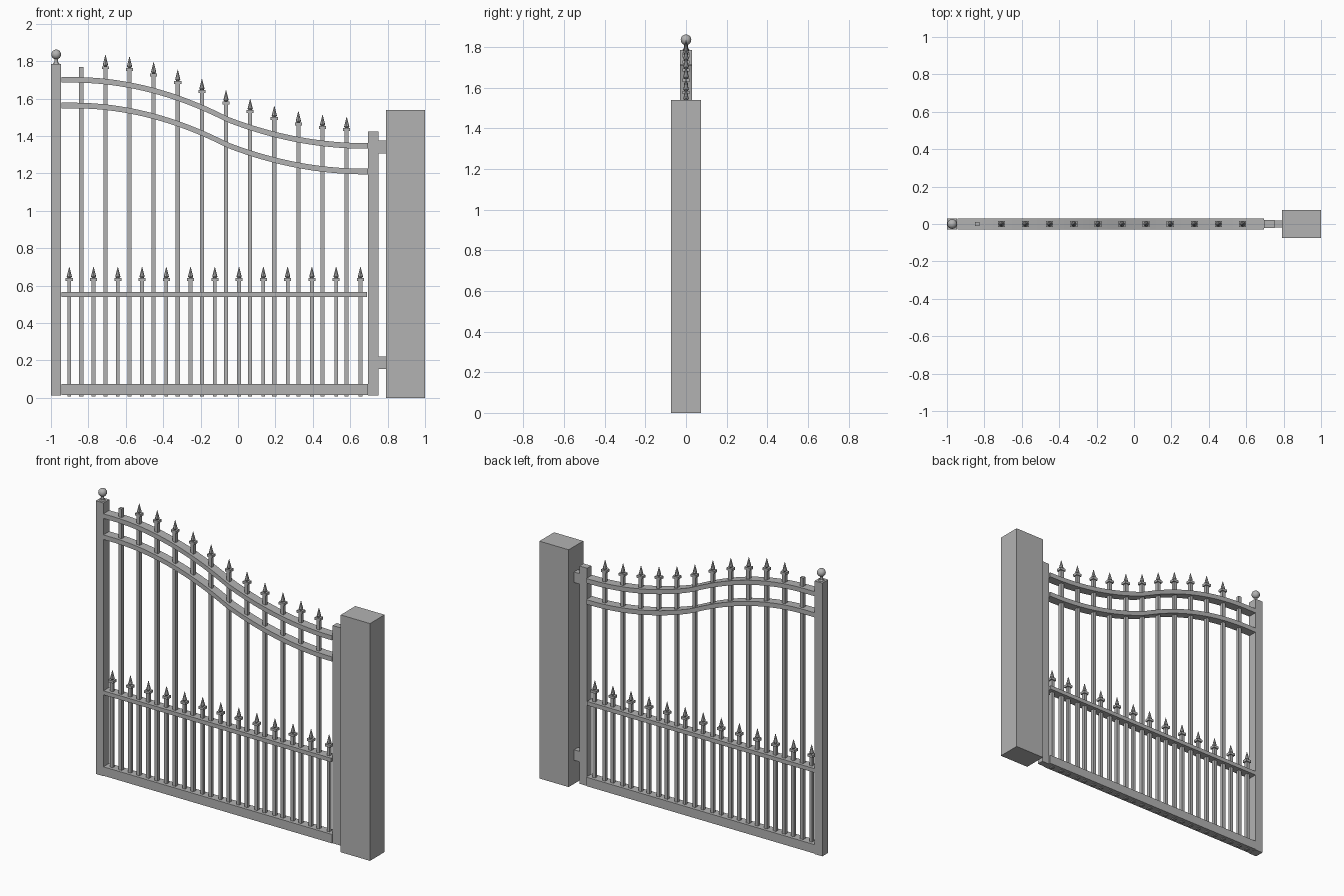
import bpy, bmesh, math
from mathutils import Matrix

if "Cube" in bpy.data.objects:
    bpy.data.objects.remove(bpy.data.objects["Cube"], do_unlink=True)

grey = bpy.data.materials.new("plain grey")
colour = (0.45, 0.45, 0.45, 1)
grey.diffuse_color = colour
grey.use_nodes = True
grey.node_tree.nodes["Principled BSDF"].inputs["Base Color"].default_value = colour


def finish(name, bm, smooth=False):
    bmesh.ops.recalc_face_normals(bm, faces=bm.faces)
    mesh = bpy.data.meshes.new(name)
    bm.to_mesh(mesh)
    bm.free()
    mesh.materials.append(grey)
    obj = bpy.data.objects.new(name, mesh)
    bpy.context.scene.collection.objects.link(obj)
    if smooth:
        for o in bpy.context.selected_objects:
            o.select_set(False)
        obj.select_set(True)
        bpy.context.view_layer.objects.active = obj
        bpy.ops.object.shade_smooth_by_angle()
    return obj


def add_box(bm, x0, x1, half_y, z0, z1):
    size = Matrix.Diagonal((x1 - x0, 2 * half_y, z1 - z0, 1))
    place = Matrix.Translation(((x0 + x1) / 2, 0, (z0 + z1) / 2))
    bmesh.ops.create_cube(bm, size=1, matrix=place @ size)


def box(name, *dims):
    bm = bmesh.new()
    add_box(bm, *dims)
    return finish(name, bm)


def add_cone(bm, x, z0, z1, r0, r1, sides):
    bmesh.ops.create_cone(bm, cap_ends=True, segments=sides, radius1=r0, radius2=r1,
                          depth=z1 - z0, matrix=Matrix.Translation((x, 0, (z0 + z1) / 2)))


def arch_height(x):
    # Crest on the left sweeping into a hollow on the right
    if x < -0.88:
        return 1.70
    if x < -0.06:
        return 1.70 - 0.312 * (x + 0.88) ** 2
    return 1.347 + 0.261 * (x - 0.68) ** 2


def arched_rail(name, drop):
    bm = bmesh.new()
    steps, rings = 40, []
    for i in range(steps + 1):
        x = -0.945 + 1.64 * i / steps
        z = arch_height(x) - drop
        rings.append([bm.verts.new((x, y, z + h)) for y, h in
                      ((-0.03, -0.015), (0.03, -0.015), (0.03, 0.015), (-0.03, 0.015))])
    for a, b in zip(rings, rings[1:]):
        for k in range(4):
            n = (k + 1) % 4
            bm.faces.new((a[k], a[n], b[n], b[k]))
    bm.faces.new(rings[0])
    bm.faces.new(rings[-1])
    finish(name, bm, True)


def picket(name, x, tip, half):
    # Square bar, collar, short neck and pointed spear
    collar = tip - 0.076
    bm = bmesh.new()
    add_box(bm, x - half, x + half, half, 0.008, collar)
    add_box(bm, x - 0.019, x + 0.019, 0.017, collar, collar + 0.016)
    add_cone(bm, x, collar + 0.016, collar + 0.024, 0.008, 0.014, 8)
    add_cone(bm, x, collar + 0.024, tip, 0.014, 0.001, 8)
    finish(name, bm)


# Masonry pillar, gate posts and straight rails
box("pillar", 0.79, 1.0, 0.075, 0, 1.54)
box("latch_post", -1.0, -0.945, 0.03, 0.012, 1.785)
box("hinge_post", 0.695, 0.75, 0.021, 0.012, 1.425)
box("bottom_rail", -0.945, 0.695, 0.03, 0.015, 0.073)
box("middle_rail", -0.945, 0.69, 0.03, 0.54, 0.566)

# Hinges between the post and the pillar
for name, z in (("lower_hinge", 0.153), ("upper_hinge", 1.307)):
    box(name, 0.75, 0.79, 0.02, z, z + 0.068)

arched_rail("upper_arched_rail", 0)
arched_rail("lower_arched_rail", 0.137)

# Tall pickets follow the arch; the one beside the post is plain
spacing = 0.129
box("plain_picket", -0.849, -0.827, 0.011, 0.008, 1.77)
for i in range(1, 12):
    x = -0.838 + spacing * i
    lift = 0.142 if i == 1 else 0.152
    picket("tall_picket", x, arch_height(x) + lift, 0.011)

# Short pickets stand between the tall ones
for i in range(13):
    picket("short_picket", -0.902 + 0.1297 * i, 0.70, 0.01)

# Ball finial on the latch post
bm = bmesh.new()
add_cone(bm, -0.972, 1.785, 1.792, 0.018, 0.014, 16)
add_cone(bm, -0.972, 1.792, 1.818, 0.009, 0.009, 16)
bmesh.ops.create_uvsphere(bm, u_segments=24, v_segments=16, radius=0.026,
                          matrix=Matrix.Translation((-0.972, 0, 1.836)))
finish("ball_finial", bm, True)
